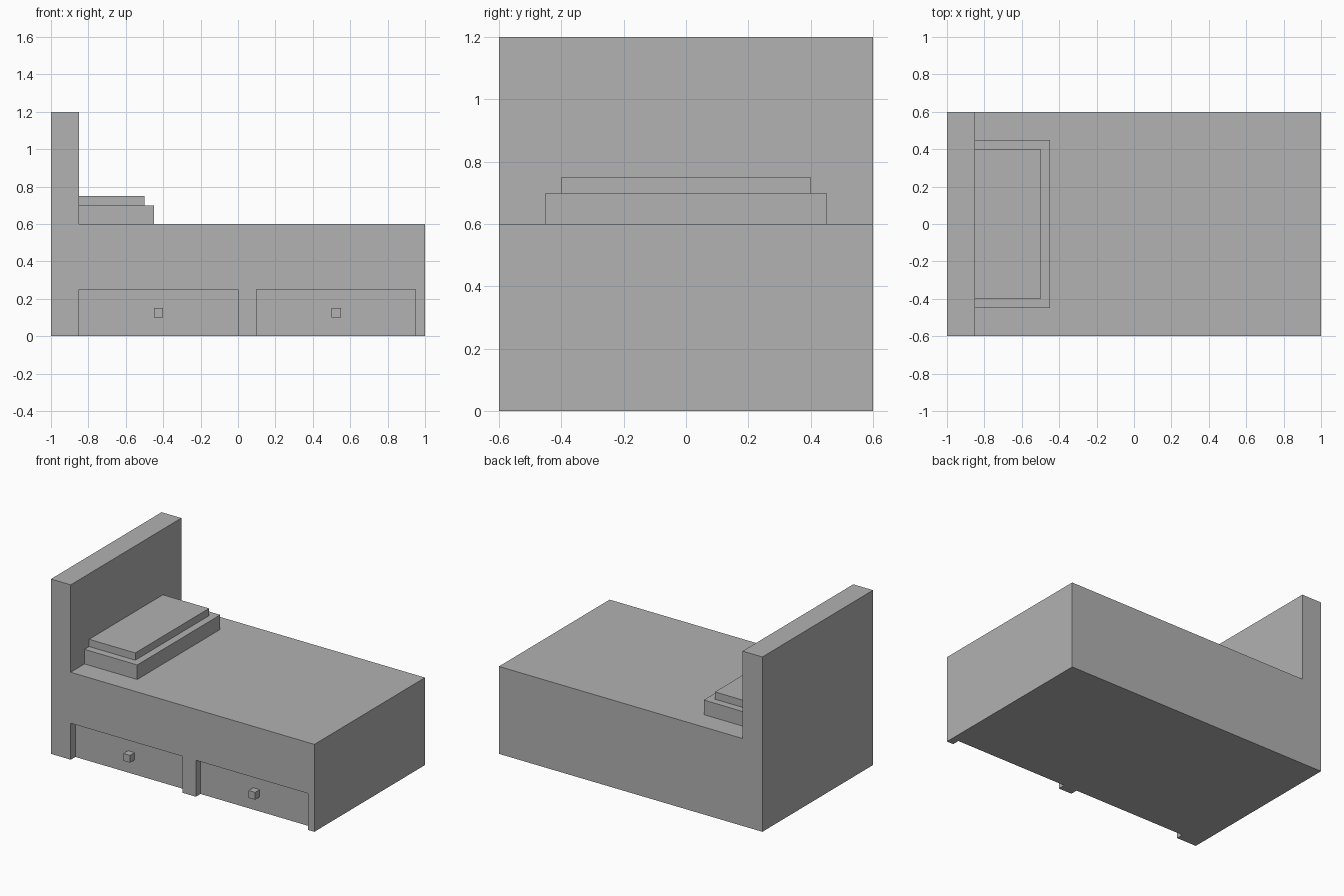
import bpy
import bmesh
from mathutils import Vector

cube = bpy.data.objects.get("Cube")
if cube:
    bpy.data.objects.remove(cube, do_unlink=True)

GREY = (0.445, 0.445, 0.445, 1.0)
grey = bpy.data.materials.new("plain_grey")
grey.use_nodes = True
grey.diffuse_color = GREY
grey.node_tree.nodes["Principled BSDF"].inputs["Base Color"].default_value = GREY


def add_prism(name, profile, y_front, y_back):
    """Extrude an outline of (x, z) points from y_front to y_back."""
    bm = bmesh.new()
    face = bm.faces.new([bm.verts.new((x, y_front, z)) for x, z in profile])
    extruded = bmesh.ops.extrude_face_region(bm, geom=[face])["geom"]
    moved = [v for v in extruded if isinstance(v, bmesh.types.BMVert)]
    bmesh.ops.translate(bm, verts=moved, vec=Vector((0, y_back - y_front, 0)))
    bmesh.ops.recalc_face_normals(bm, faces=bm.faces)
    mesh = bpy.data.meshes.new(name)
    bm.to_mesh(mesh)
    bm.free()
    mesh.materials.append(grey)
    obj = bpy.data.objects.new(name, mesh)
    bpy.context.collection.objects.link(obj)
    return obj


def add_box(name, x0, x1, y0, y1, z0, z1):
    return add_prism(name, [(x0, z0), (x1, z0), (x1, z1), (x0, z1)], y0, y1)


# Bed base and headboard as one L-shaped solid
FRONT, RECESS = -0.6, -0.55
bed = add_prism("bed_frame", [(-1, 0), (1, 0), (1, 0.6), (-0.85, 0.6),
                              (-0.85, 1.2), (-1, 1.2)], FRONT, 0.6)

# Recessed drawer fronts, open at the floor, each with a small knob
for side, x0, x1, knob_x in (("right", -0.85, 0, -0.45), ("left", 0.1, 0.95, 0.5)):
    cutter = add_box(side + "_drawer_cutter", x0, x1, FRONT - 0.1, RECESS, -0.1, 0.25)
    cutter.hide_render = True
    cutter.hide_viewport = True
    cutter.display_type = 'WIRE'
    recess = bed.modifiers.new(side + "_drawer_recess", 'BOOLEAN')
    recess.operation = 'DIFFERENCE'
    recess.solver = 'EXACT'
    recess.object = cutter
    add_box(side + "_drawer_knob", knob_x, knob_x + 0.05, FRONT, RECESS, 0.1, 0.15)

# Bake the recesses into the frame and drop the cutters
bpy.context.view_layer.update()
depsgraph = bpy.context.evaluated_depsgraph_get()
carved = bpy.data.meshes.new_from_object(bed.evaluated_get(depsgraph))
cutters = [m.object for m in bed.modifiers]
bed.modifiers.clear()
bed.data = carved
for cutter in cutters:
    bpy.data.objects.remove(cutter, do_unlink=True)

# Stepped pillow against the headboard
add_box("pillow_base", -0.85, -0.45, -0.45, 0.45, 0.6, 0.7)
add_box("pillow_top", -0.85, -0.5, -0.4, 0.4, 0.7, 0.75)
